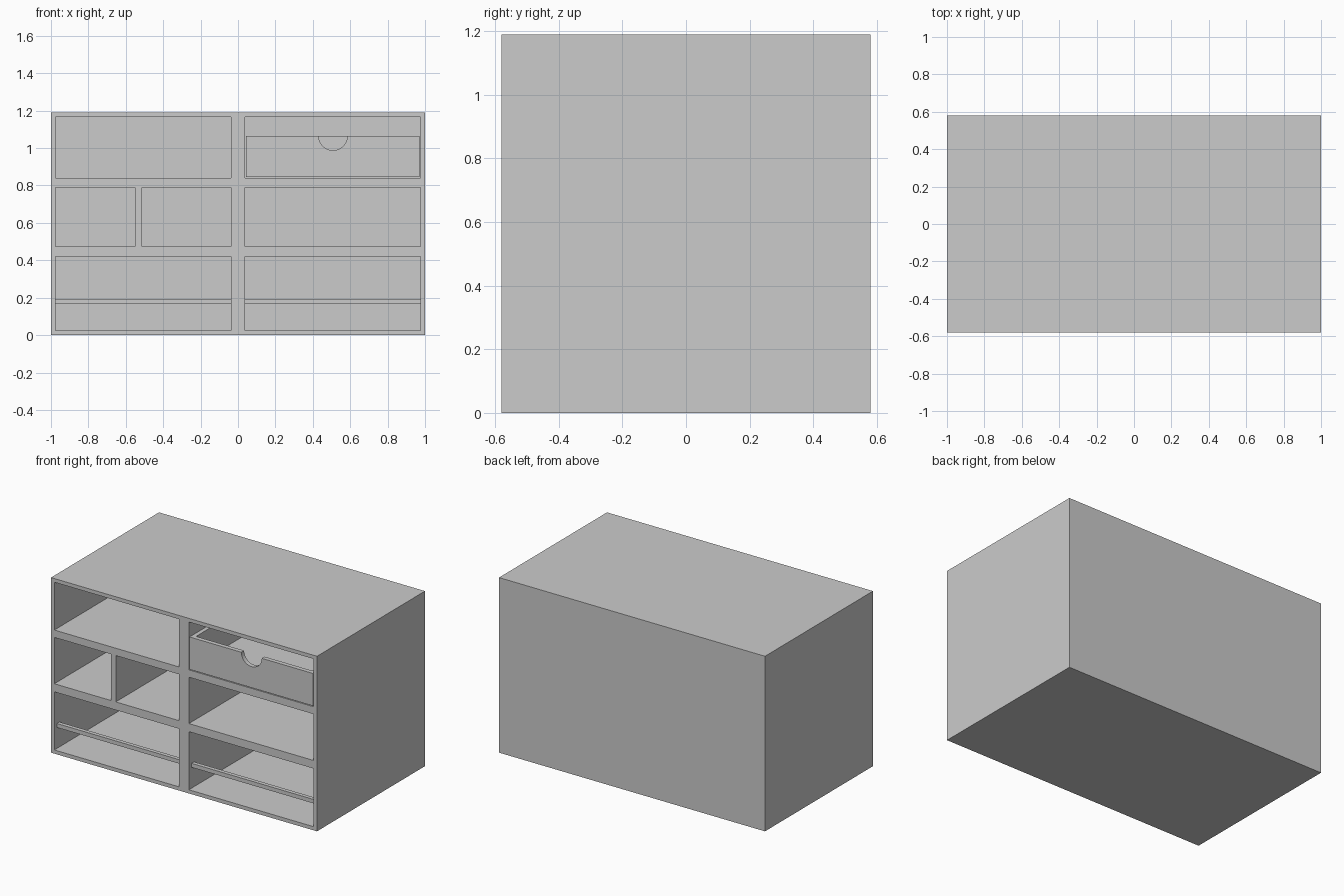
import bpy, bmesh
from mathutils import Matrix, Vector
from math import pi

if "Cube" in bpy.data.objects:
    bpy.data.objects.remove(bpy.data.objects["Cube"])


def add_box(bm, x0, x1, y0, y1, z0, z1):
    size = Vector((x1 - x0, y1 - y0, z1 - z0))
    mid = Vector((x0 + x1, y0 + y1, z0 + z1)) / 2
    bmesh.ops.create_cube(bm, size=1, matrix=Matrix.Translation(mid) @ Matrix.Diagonal((*size, 1)))


def finish(bm, name):
    mesh = bpy.data.meshes.new(name)
    bm.to_mesh(mesh)
    bm.free()
    ob = bpy.data.objects.new(name, mesh)
    bpy.context.collection.objects.link(ob)
    return ob


def boxes(name, *dims):
    bm = bmesh.new()
    for d in dims:
        add_box(bm, *d)
    return finish(bm, name)


def cut(target, cutter):
    mod = target.modifiers.new("cut", 'BOOLEAN')
    mod.operation = 'DIFFERENCE'
    mod.solver = 'EXACT'
    mod.object = cutter
    bpy.context.view_layer.objects.active = target
    bpy.ops.object.modifier_apply(modifier=mod.name)
    bpy.data.objects.remove(cutter)


FRONT, BACK, INNER_BACK = -0.58, 0.58, 0.555
LEFT, RIGHT = (-0.975, -0.037), (0.037, 0.975)
TOP, MIDDLE, BOTTOM = (0.84, 1.165), (0.475, 0.79), (0.025, 0.42)

# Cabinet body with seven open compartments
cabinet = boxes("cabinet", (-1, 1, FRONT, BACK, 0, 1.19))
cells = [(LEFT, TOP), (RIGHT, TOP),
         ((-0.975, -0.55), MIDDLE), ((-0.513, -0.037), MIDDLE), (RIGHT, MIDDLE),
         (LEFT, BOTTOM), (RIGHT, BOTTOM)]
cut(cabinet, boxes("compartment_cutter",
                   *[(*x, FRONT - 0.1, INNER_BACK, *z) for x, z in cells]))

# Thin rails across the two bottom compartments
for side, x in (("left", LEFT), ("right", RIGHT)):
    boxes(side + "_rail", (x[0] - 0.005, x[1] + 0.005, -0.552, -0.525, 0.167, 0.194))

# Open-topped drawer in the top right compartment
drawer = boxes("drawer", (0.042, 0.97, FRONT, 0.55, 0.845, 1.065))
cut(drawer, boxes("drawer_hollow_cutter", (0.07, 0.942, FRONT + 0.03, 0.52, 0.872, 1.2)))

# Half-round finger notch in the drawer front
bm = bmesh.new()
bmesh.ops.create_cone(bm, cap_ends=True, segments=48, radius1=0.077, radius2=0.077, depth=0.12,
                      matrix=Matrix.Translation((0.508, FRONT, 1.065)) @ Matrix.Rotation(pi / 2, 4, 'X'))
cut(drawer, finish(bm, "notch_cutter"))
